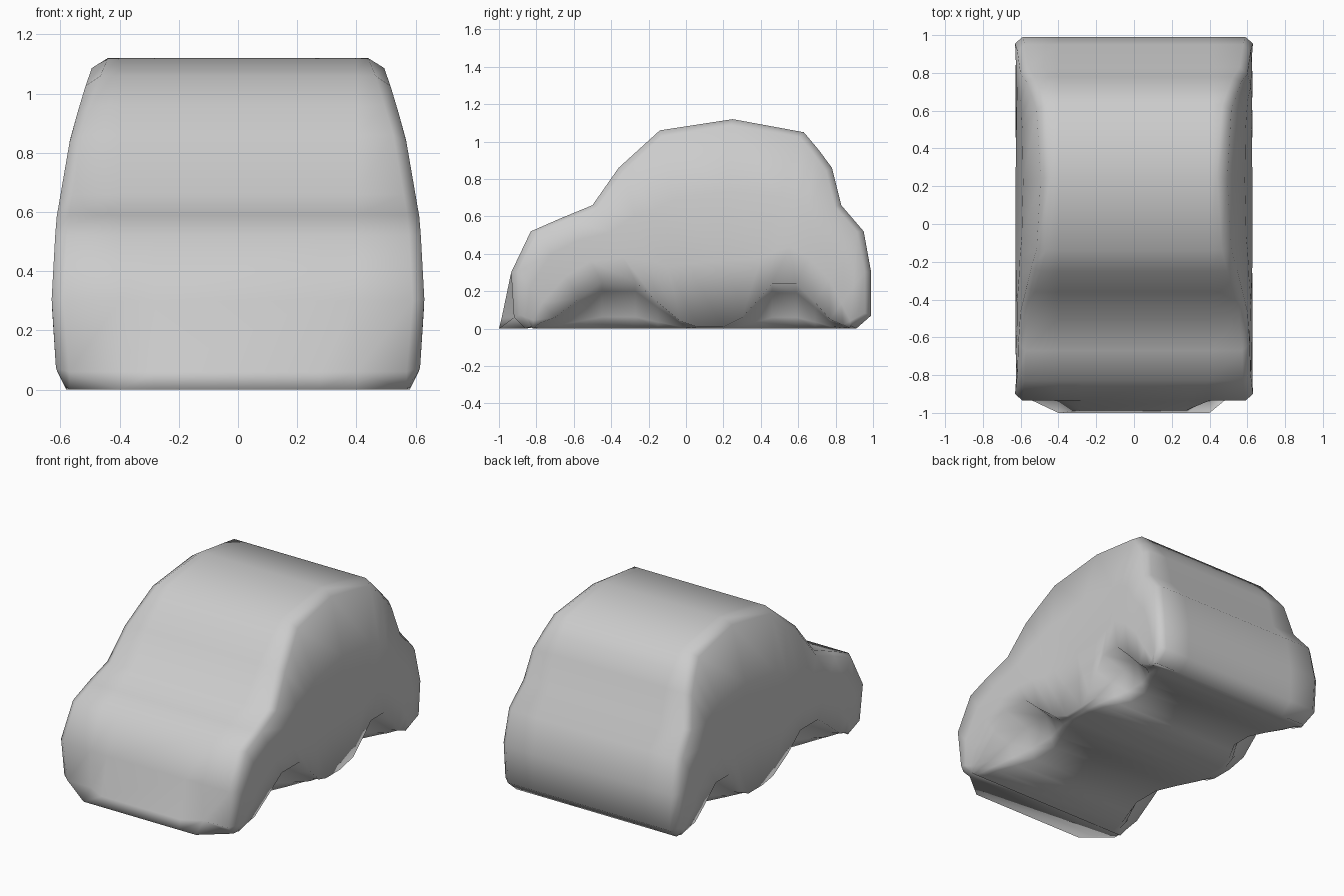
import bpy
import bmesh
from math import hypot

cube = bpy.data.objects.get("Cube")
if cube:
    bpy.data.objects.remove(cube, do_unlink=True)

# Single body paint
paint = bpy.data.materials.new("light_grey")
paint.use_nodes = True
GREY = (0.6, 0.6, 0.6, 1)
paint.diffuse_color = GREY
paint.node_tree.nodes["Principled BSDF"].inputs["Base Color"].default_value = GREY

# Centre outline, from the front bumper over the roof to the rear: (y, z)
OUTLINE = [(-.86, 0), (-.92, .06), (-.935, .3), (-.83, .52), (-.67, .59), (-.5, .66),
           (-.36, .86), (-.25, .96), (-.14, 1.06), (.25, 1.12), (.63, 1.05),
           (.71, .955), (.78, .86), (.83, .66), (.95, .52), (.99, .3), (.99, .07), (.91, 0)]
# Lower side edge with both wheel arches: (y, z)
SILL = [(-.82, 0), (-.78, .03), (-.7, .06), (-.57, .16), (-.45, .25), (-.27, .25),
        (-.15, .14), (-.03, .04), (.06, .01), (.2, .01), (.3, .06), (.39, .16),
        (.46, .24), (.59, .24), (.69, .14), (.77, .05), (.84, .02), (.88, 0)]
# Half width of the body by height: (z, x)
WIDTH = [(0, .58), (.07, .615), (.3, .63), (.57, .615), (.86, .565), (1.06, .505), (1.12, .48)]


def half_width(z):
    for (z0, x0), (z1, x1) in zip(WIDTH, WIDTH[1:]):
        if z <= z1:
            return x0 + (x1 - x0) * (z - z0) / (z1 - z0)
    return WIDTH[-1][1]


def half_section(i):
    """Points from the middle of the top, down the side, to the underside."""
    (yt, zt), (yb, zb) = OUTLINE[i], SILL[i]
    # Upper skin, with the bumper lip pulled forward at the front
    lip_inner = {0: -1, 1: -.985}.get(i, yt)
    lip_outer = -1 if i == 0 else yt
    edge = half_width(zt) - (.01 if zt == 0 else .04)
    pts = [(.28, lip_inner, zt), (.4, lip_outer, zt), (edge, yt, zt)]
    # Side panel, starting from a slightly inset copy of the outline
    dy, dz = .05 - yt, .45 - zt
    k = .035 / hypot(dy, dz)
    ys, zs = yt + dy * k, zt + dz * k
    for t in (0, .33, .67, 1):
        y, z = ys + (yb - ys) * t, zs + (zb - zs) * t
        pts.append((half_width(z), y, z))
    # Wheel well ceiling, inner wall and floor
    d = zb / .25
    pts += [(.57 - .1 * d, yb, zb * .8), (.55 - .12 * d, yb, zb * .25), (.52 - .12 * d, yb, 0)]
    return pts


# Car body lofted through closed sections
bm = bmesh.new()
rings = []
for i in range(len(OUTLINE)):
    half = half_section(i)
    full = half + [(-x, y, z) for x, y, z in reversed(half)]
    rings.append([bm.verts.new(p) for p in full])
for a, b in zip(rings, rings[1:]):
    for j in range(len(a)):
        k = (j + 1) % len(a)
        bm.faces.new((a[j], a[k], b[k], b[j]))
bm.faces.new(rings[0])
bm.faces.new(rings[-1])
bmesh.ops.recalc_face_normals(bm, faces=bm.faces)
for f in bm.faces:
    f.smooth = True

mesh = bpy.data.meshes.new("car_body")
bm.to_mesh(mesh)
bm.free()
mesh.materials.append(paint)
bpy.context.collection.objects.link(bpy.data.objects.new("car_body", mesh))
